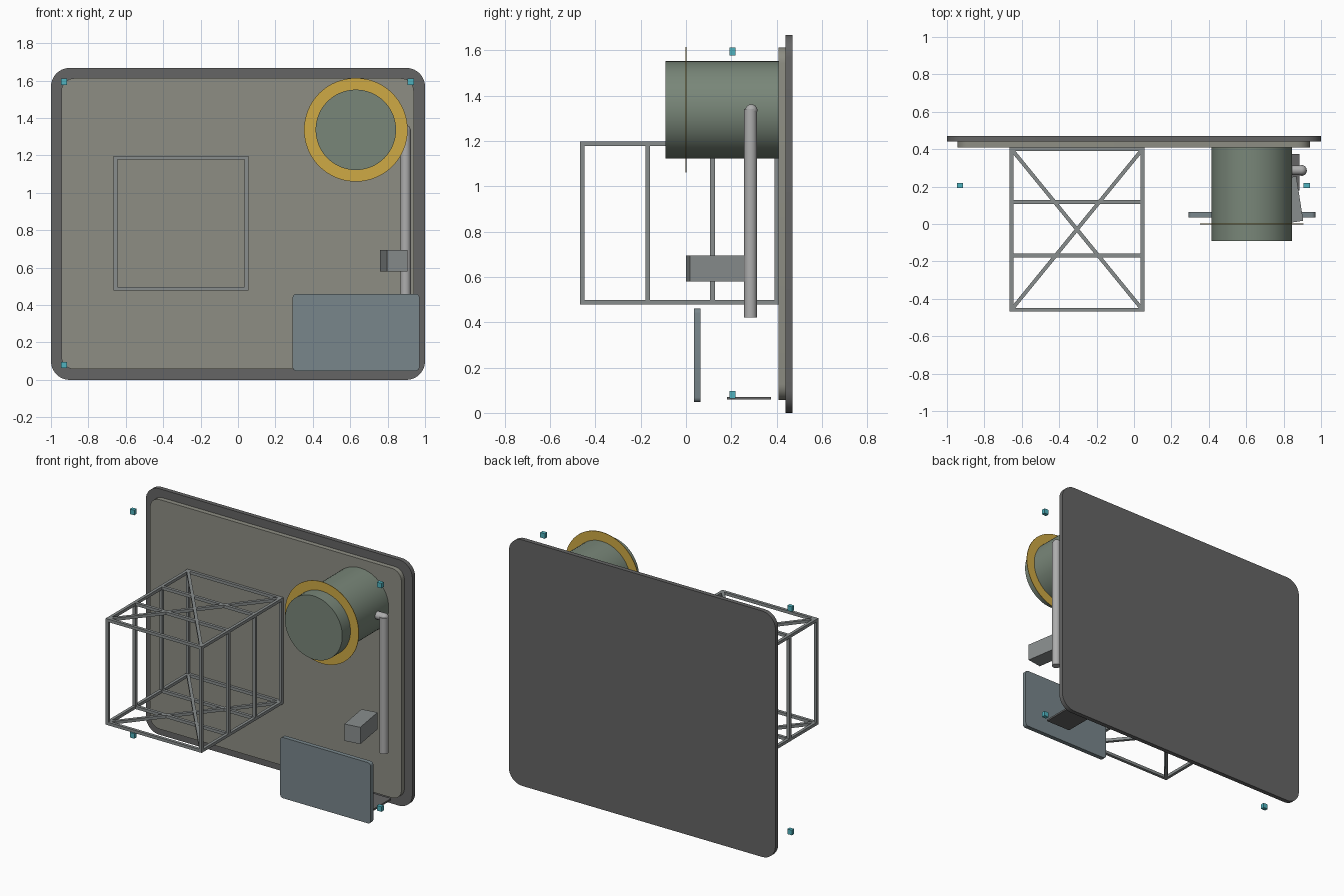
import bpy, math
from mathutils import Vector

if "Cube" in bpy.data.objects:
    bpy.data.objects.remove(bpy.data.objects["Cube"])


def mat(name, r, g, b):
    m = bpy.data.materials.new(name)
    m.diffuse_color = (r, g, b, 1)
    m.use_nodes = True
    m.node_tree.nodes["Principled BSDF"].inputs["Base Color"].default_value = m.diffuse_color
    return m


DARK = mat("dark_grey", 0.13, 0.13, 0.13)
PANEL = mat("warm_grey", 0.27, 0.27, 0.23)
GREEN = mat("grey_green", 0.19, 0.24, 0.19)
YELLOW = mat("yellow", 0.62, 0.40, 0.06)
BLUE = mat("blue_grey", 0.19, 0.24, 0.26)
STEEL = mat("steel", 0.25, 0.27, 0.27)
LIGHT = mat("light_grey", 0.42, 0.42, 0.42)
TEAL = mat("teal", 0.08, 0.45, 0.52)


def add_mesh(name, verts, faces, m):
    me = bpy.data.meshes.new(name)
    me.from_pydata(verts, [], faces)
    ob = bpy.data.objects.new(name, me)
    bpy.context.collection.objects.link(ob)
    me.materials.append(m)
    return ob


def smooth(ob):
    bpy.ops.object.select_all(action='DESELECT')
    ob.select_set(True)
    bpy.context.view_layer.objects.active = ob
    bpy.ops.object.shade_smooth_by_angle(angle=math.radians(35))


def box(name, x, y, z, m, rot=0):
    """Box from (min, max) pairs, optionally turned about z."""
    bpy.ops.mesh.primitive_cube_add(size=1, location=[(a + b) / 2 for a, b in (x, y, z)])
    ob = bpy.context.object
    ob.name = name
    ob.scale = [b - a for a, b in (x, y, z)]
    ob.rotation_euler.z = rot
    ob.data.materials.append(m)
    return ob


def rounded_slab(name, x, y, z, r, m, seg=8):
    """Upright slab with rounded outline in the xz plane."""
    pts = []
    corners = [(x[1] - r, z[1] - r), (x[0] + r, z[1] - r), (x[0] + r, z[0] + r), (x[1] - r, z[0] + r)]
    for k, (cx, cz) in enumerate(corners):
        for i in range(seg + 1):
            a = math.pi / 2 * (k + i / seg)
            pts.append((cx + r * math.cos(a), cz + r * math.sin(a)))
    n = len(pts)
    verts = [(p, d, q) for d in y for p, q in pts]
    faces = [tuple(range(n)), tuple(reversed(range(n, 2 * n)))]
    faces += [(i, i + n, (i + 1) % n + n, (i + 1) % n) for i in range(n)]
    ob = add_mesh(name, verts, faces, m)
    smooth(ob)
    return ob


def rod(name, a, b, r, m, sides=32):
    """Cylinder between two points."""
    a, b = Vector(a), Vector(b)
    bpy.ops.mesh.primitive_cylinder_add(vertices=sides, radius=r, depth=(b - a).length, location=(a + b) / 2)
    ob = bpy.context.object
    ob.name = name
    ob.rotation_euler = (b - a).to_track_quat('Z', 'Y').to_euler()
    ob.data.materials.append(m)
    smooth(ob)
    return ob


# back plate and raised front panel
rounded_slab("back_plate", (-1, 1), (0.44, 0.47), (0, 1.668), 0.1, DARK)
rounded_slab("inner_panel", (-0.945, 0.94), (0.408, 0.44), (0.057, 1.613), 0.07, PANEL)

# drum with flat yellow ring
CX, CZ, R = 0.63, 1.337, 0.215
rod("drum", (CX, -0.09, CZ), (CX, 0.41, CZ), R, GREEN, 64)
N = 64
verts = [(CX + r * math.cos(2 * math.pi * i / N), y, CZ + r * math.sin(2 * math.pi * i / N))
         for r, y in ((R, -0.002), (0.277, -0.002), (0.277, 0.002), (R, 0.002)) for i in range(N)]
faces = [(k * N + i, k * N + (i + 1) % N, (k + 1) % 4 * N + (i + 1) % N, (k + 1) % 4 * N + i)
         for k in range(4) for i in range(N)]
smooth(add_mesh("drum_ring", verts, [f[::-1] for f in faces], YELLOW))

# pipe down from the drum, with round elbow
PX, PY = 0.896, 0.285
rod("down_pipe", (PX, PY, 0.42), (PX, PY, 1.34), 0.028, LIGHT)
rod("pipe_inlet", (0.80, PY + 0.003, 1.335), (PX, PY + 0.003, 1.335), 0.026, LIGHT)
bpy.ops.mesh.primitive_uv_sphere_add(segments=32, ring_count=16, radius=0.027, location=(PX, PY + 0.003, 1.335))
elbow = bpy.context.object
elbow.name = "pipe_elbow"
elbow.data.materials.append(LIGHT)
smooth(elbow)

# slightly turned box, lower cover and foot plate
box("turned_box", (0.778, 0.887), (0.0075, 0.2485), (0.58, 0.694), STEEL, math.radians(9))
rounded_slab("lower_cover", (0.292, 0.97), (0.035, 0.065), (0.048, 0.46), 0.02, BLUE, 4)
box("foot_plate", (0.70, 0.886), (0.18, 0.375), (0.058, 0.07), DARK)

# cage frame
T = 0.01
X = (-0.655, 0.045)
Z = (0.488, 1.188)
YS = (-0.458, -0.168, 0.117, 0.4)


def bar(name, a, b):
    box(name, *[(min(p, q) - T, max(p, q) + T) for p, q in zip(a, b)], STEEL)


for x in X:
    for z in Z:
        bar("cage_rail", (x, YS[0], z), (x, YS[-1], z))
    for y in YS:
        bar("cage_post", (x, y, Z[0]), (x, y, Z[1]))
dx, dy = X[1] - X[0], YS[-1] - YS[0]
mx, my = sum(X) / 2, (YS[0] + YS[-1]) / 2
half = math.hypot(dx, dy) / 2
for z in Z:
    for y in YS:
        bar("cage_crossbar", (X[0], y, z), (X[1], y, z))
    for s in (-1, 1):
        box("cage_diagonal", (mx - half, mx + half), (my - T, my + T), (z - T, z + T),
            STEEL, s * math.atan2(dy, dx))

# corner marker blocks
for x in (-0.93, 0.923):
    for z in (0.08, 1.595):
        box("corner_marker", (x - 0.017, x + 0.017), (0.193, 0.219), (z - 0.017, z + 0.017), TEAL)
